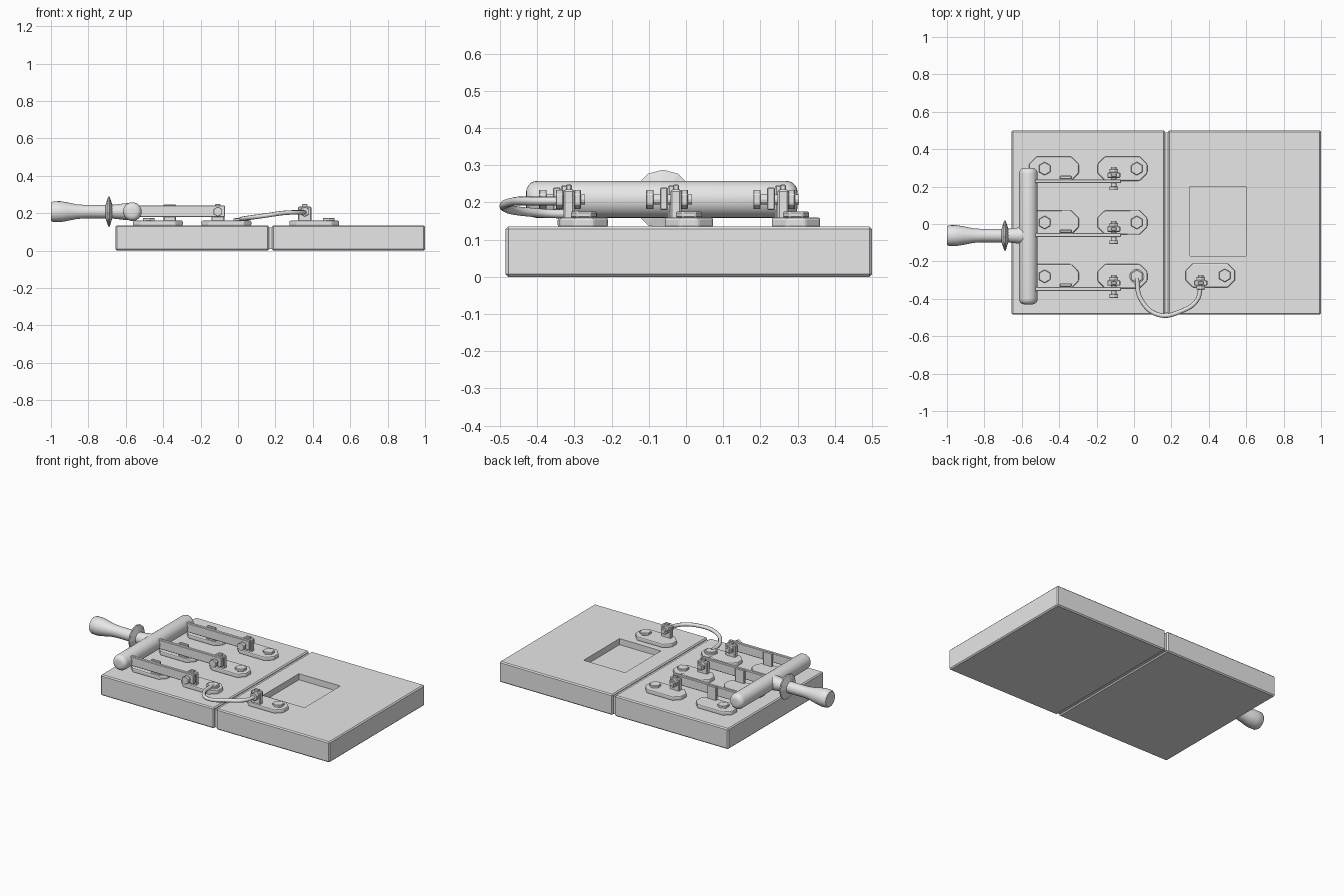
import bpy, bmesh, math
from mathutils import Matrix, Vector

cube = bpy.data.objects.get("Cube")
if cube:
    bpy.data.objects.remove(cube, do_unlink=True)

grey = bpy.data.materials.new("plain_grey")
grey.use_nodes = True
grey.diffuse_color = (0.8, 0.8, 0.8, 1)
grey.node_tree.nodes["Principled BSDF"].inputs["Base Color"].default_value = (0.8, 0.8, 0.8, 1)


def finish(name, bm, bevel=0, segments=1, smooth=False):
    bmesh.ops.recalc_face_normals(bm, faces=bm.faces[:])
    me = bpy.data.meshes.new(name)
    bm.to_mesh(me)
    bm.free()
    me.materials.append(grey)
    ob = bpy.data.objects.new(name, me)
    bpy.context.collection.objects.link(ob)
    if bevel:
        mod = ob.modifiers.new("bevel", 'BEVEL')
        mod.width, mod.segments, mod.limit_method = bevel, segments, 'ANGLE'
    if smooth:
        bpy.ops.object.select_all(action='DESELECT')
        ob.select_set(True)
        bpy.context.view_layer.objects.active = ob
        bpy.ops.object.shade_smooth_by_angle(angle=math.radians(40))
    return ob


def box(name, lo, hi, bevel=0):
    bm = bmesh.new()
    lo, hi = Vector(lo), Vector(hi)
    m = Matrix.Translation((lo + hi) / 2) @ Matrix.Diagonal((*(hi - lo), 1))
    bmesh.ops.create_cube(bm, size=1, matrix=m)
    return finish(name, bm, bevel)


def rod(name, centre, radius, length, axis, sides, bevel=0):
    bm = bmesh.new()
    turn = {'z': Matrix(), 'y': Matrix.Rotation(math.pi / 2, 4, 'X')}[axis]
    bmesh.ops.create_cone(bm, cap_ends=True, segments=sides, radius1=radius, radius2=radius,
                          depth=length, matrix=Matrix.Translation(centre) @ turn)
    return finish(name, bm, bevel)


def lathe(name, profile, origin, axis, sides, smooth=True):
    """Revolve (distance, radius) points around an axis through origin."""
    bm = bmesh.new()
    rings = []
    for d, r in profile:
        ring = []
        for i in range(sides):
            a = math.tau * i / sides
            u, v = r * math.sin(a), r * math.cos(a)
            p = (d, u, v) if axis == 'x' else (u, d, v)
            ring.append(bm.verts.new(Vector(origin) + Vector(p)))
        rings.append(ring)
    for a, b in zip(rings, rings[1:]):
        for i in range(sides):
            j = (i + 1) % sides
            bm.faces.new((a[i], a[j], b[j], b[i]))
    bm.faces.new(rings[0])
    bm.faces.new(rings[-1])
    return finish(name, bm, smooth=smooth)


TOP, PAD_TOP, AXLE = 0.135, 0.16, 0.208


def pad(name, x, y, bolt_x):
    """Contact plate with clipped corners and one hex bolt."""
    w, h, c = 0.133, 0.065, 0.04
    corners = [(w - c, -h), (w, c - h), (w, h - c), (w - c, h),
               (c - w, h), (-w, h - c), (-w, c - h), (c - w, -h)]
    bm = bmesh.new()
    face = bm.faces.new([bm.verts.new((x + px, y + py, TOP - 0.003)) for px, py in corners])
    new = bmesh.ops.extrude_face_region(bm, geom=[face])["geom"]
    verts = [v for v in new if isinstance(v, bmesh.types.BMVert)]
    bmesh.ops.translate(bm, verts=verts, vec=(0, 0, PAD_TOP - TOP + 0.003))
    finish(name, bm, 0.007, 2)
    rod(name + "_bolt", (x + bolt_x, y, PAD_TOP + 0.007), 0.036, 0.016, 'z', 6, 0.003)


def terminal(name, x, y, pivot_head=True):
    """Upright lug with cross bolt and nut."""
    box(name + "_lug", (x - 0.035, y - 0.05, PAD_TOP - 0.005), (x + 0.035, y - 0.02, 0.235), 0.005)
    box(name + "_lug_cap", (x - 0.014, y - 0.043, 0.23), (x + 0.014, y - 0.027, 0.248), 0.003)
    rod(name + "_nut", (x, y - 0.012, AXLE), 0.027, 0.018, 'y', 6, 0.002)
    end = -0.115 if pivot_head else -0.07
    rod(name + "_axle", (x, y + (end + 0.008) / 2, AXLE), 0.014, 0.008 - end, 'y', 12)
    rod(name + "_head", (x, y + end + 0.01, AXLE), 0.027, 0.02, 'y', 6, 0.002)


# Base slabs and the recessed seam between them
box("left_base", (0.182, -0.485, 0), (1, 0.5, TOP), 0.007)
box("right_base", (-0.655, -0.485, 0), (0.165, 0.5, TOP), 0.007)
box("base_seam", (0.15, -0.475, 0.008), (0.2, 0.49, TOP - 0.012))

# Rectangular recess in the left slab
slab = bpy.data.objects["left_base"]
cutter = box("recess_cutter", (0.3, -0.17, TOP - 0.04), (0.6, 0.2, 0.3))
cutter.hide_render = True
cut = slab.modifiers.new("recess", 'BOOLEAN')
cut.object, cut.operation, cut.solver = cutter, 'DIFFERENCE', 'EXACT'
bpy.context.view_layer.objects.active = slab
for mod in list(slab.modifiers):
    bpy.ops.object.modifier_apply(modifier=mod.name)
bpy.data.objects.remove(cutter, do_unlink=True)

# Three switch poles: hinge pad, clip pad, blade
for i, y in enumerate((-0.28, 0.008, 0.296), 1):
    pad(f"hinge_pad_{i}", -0.062, y, 0.077)
    pad(f"clip_pad_{i}", -0.428, y, -0.05)
    terminal(f"hinge_{i}", -0.108, y)
    box(f"clip_{i}", (-0.398, y - 0.056, PAD_TOP - 0.005), (-0.332, y - 0.038, 0.247), 0.004)
    box(f"blade_{i}", (-0.56, y - 0.078, 0.18), (-0.07, y - 0.057, 0.24), 0.003)

# Separate terminal on the left slab
pad("wire_pad", 0.408, -0.275, 0.077)
terminal("wire_terminal", 0.357, -0.28, False)

# Cross bar with rounded ends
half, r = 0.365, 0.05
cap = [(half - 0.03 + 0.03 * math.sin(a), r - 0.03 + 0.03 * math.cos(a))
       for a in (math.radians(18 * k) for k in range(6))]
lathe("cross_bar", [(-d, q) for d, q in reversed(cap)] + cap, (-0.565, -0.065, AXLE), 'y', 24)

# Grip and guard disc
lathe("grip", [(-1, 0.048), (-0.99, 0.055), (-0.95, 0.056), (-0.91, 0.049), (-0.86, 0.039),
               (-0.82, 0.036), (-0.68, 0.036), (-0.65, 0.039), (-0.6, 0.045), (-0.57, 0.045)],
      (0, -0.062, AXLE), 'x', 24)
lathe("guard", [(-0.708, 0.036), (-0.694, 0.08), (-0.686, 0.08), (-0.672, 0.036)],
      (0, -0.062, AXLE), 'x', 12, False)

# Connecting wire
curve = bpy.data.curves.new("wire", 'CURVE')
curve.dimensions = '3D'
curve.bevel_depth, curve.bevel_resolution, curve.resolution_u = 0.012, 2, 8
curve.use_fill_caps = True
points = [(0.015, -0.29, 0.168), (0.035, -0.4, 0.172), (0.13, -0.485, 0.185),
          (0.255, -0.465, 0.202), (0.335, -0.41, 0.204), (0.357, -0.34, 0.204)]
spline = curve.splines.new('BEZIER')
spline.bezier_points.add(len(points) - 1)
for bp, co in zip(spline.bezier_points, points):
    bp.co = co
    bp.handle_left_type = bp.handle_right_type = 'AUTO'
curve.materials.append(grey)
bpy.context.collection.objects.link(bpy.data.objects.new("wire", curve))
rod("wire_ring", (0.015, -0.28, PAD_TOP + 0.005), 0.04, 0.012, 'z', 16)
